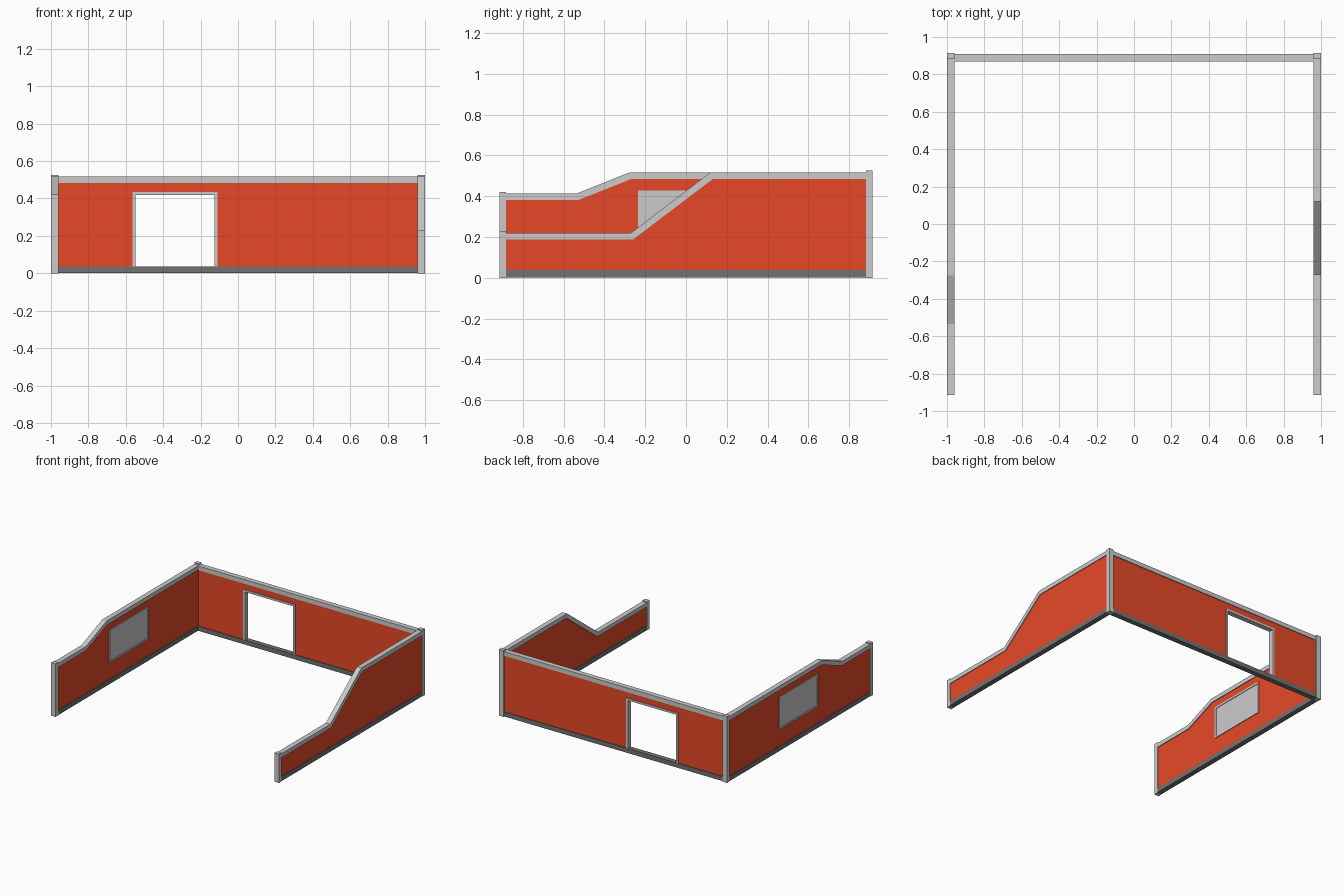
import bpy, bmesh
from mathutils import Vector

if "Cube" in bpy.data.objects:
    bpy.data.objects.remove(bpy.data.objects["Cube"])


def material(name, rgb):
    m = bpy.data.materials.new(name)
    m.diffuse_color = (*rgb, 1)
    m.use_nodes = True
    m.node_tree.nodes["Principled BSDF"].inputs["Base Color"].default_value = m.diffuse_color
    return m


RED = material("red_panel", (0.8, 0.066, 0.02))
DARK = material("dark_sill", (0.17, 0.17, 0.17))


def prism(name, outline, axis, centre, depth, mat=None):
    """Extrude an outline (u, z) along x (u = y) or along y (u = x)."""
    lo = centre - depth / 2
    bm = bmesh.new()
    if axis == "x":
        pts, step = [(lo, u, z) for u, z in outline], (depth, 0, 0)
    else:
        pts, step = [(u, lo, z) for u, z in outline], (0, depth, 0)
    face = bm.faces.new([bm.verts.new(p) for p in pts])
    ext = bmesh.ops.extrude_face_region(bm, geom=[face], use_keep_orig=True)
    moved = [e for e in ext["geom"] if isinstance(e, bmesh.types.BMVert)]
    bmesh.ops.translate(bm, vec=Vector(step), verts=moved)
    bmesh.ops.recalc_face_normals(bm, faces=bm.faces)
    me = bpy.data.meshes.new(name)
    bm.to_mesh(me)
    bm.free()
    ob = bpy.data.objects.new(name, me)
    bpy.context.collection.objects.link(ob)
    if mat:
        me.materials.append(mat)
    return ob


def rect(u0, u1, z0, z1):
    return [(u0, z0), (u1, z0), (u1, z1), (u0, z1)]


PANEL, TRIM = 0.028, 0.04
X, Y = 0.98, 0.89           # wall centre lines
END = 0.882                 # inner faces of the posts

# Side walls: stepped panel, matching coping, sill and end posts
sides = {
    "left": (-X, [(-END, 0.413), (-0.535, 0.413), (-0.275, 0.517), (END, 0.517)],
             [(-END, 0.38), (-0.53, 0.38), (-0.27, 0.483), (END, 0.483)]),
    "right": (X, [(-END, 0.22), (-0.27, 0.22), (0.12, 0.517), (END, 0.517)],
              [(-END, 0.187), (-0.26, 0.187), (0.13, 0.483), (END, 0.483)]),
}
for side, (x, top, under) in sides.items():
    prism(side + "_panel", [(-END, 0.03), (END, 0.03)] + under[::-1],
          "x", x, PANEL, RED)
    prism(side + "_coping", top + under[::-1], "x", x, TRIM)
    prism(side + "_sill", rect(-END, END, 0.002, 0.037), "x", x, TRIM, DARK)
    prism(side + "_front_post", rect(-0.915, -END, 0, top[0][1] + 0.008),
          "x", x, TRIM)
    prism(side + "_back_post", rect(END, 0.915, 0, 0.526), "x", x, TRIM)

# Back wall with a doorway notch
D0, D1, DT, DW = -0.565, -0.11, 0.435, 0.016
prism("back_panel", [(-0.96, 0.03), (D0, 0.03), (D0, DT), (D1, DT), (D1, 0.03),
                     (0.96, 0.03), (0.96, 0.483), (-0.96, 0.483)],
      "y", Y, PANEL, RED)
prism("back_coping", rect(-0.96, 0.96, 0.483, 0.517), "y", Y, TRIM)
prism("back_sill", rect(-0.96, 0.96, 0.002, 0.037), "y", Y, TRIM, DARK)
prism("door_frame", [(D0, 0.037), (D0 + DW, 0.037), (D0 + DW, DT - DW),
                     (D1 - DW, DT - DW), (D1 - DW, 0.037), (D1, 0.037),
                     (D1, DT), (D0, DT)], "y", Y, TRIM)

# Window in the left wall: pane and four frame bars
W0, W1, B, T, F = -0.235, 0.255, 0.17, 0.428, 0.014
prism("window_pane", rect(W0 + F, W1 - F, B + F, T - F), "x", -X, 0.03)
bars = {"bottom": (W0, W1, B, B + F), "top": (W0, W1, T - F, T),
        "front": (W0, W0 + F, B + F, T - F), "back": (W1 - F, W1, B + F, T - F)}
for part, r in bars.items():
    prism("window_frame_" + part, rect(*r), "x", -X, 0.04)
